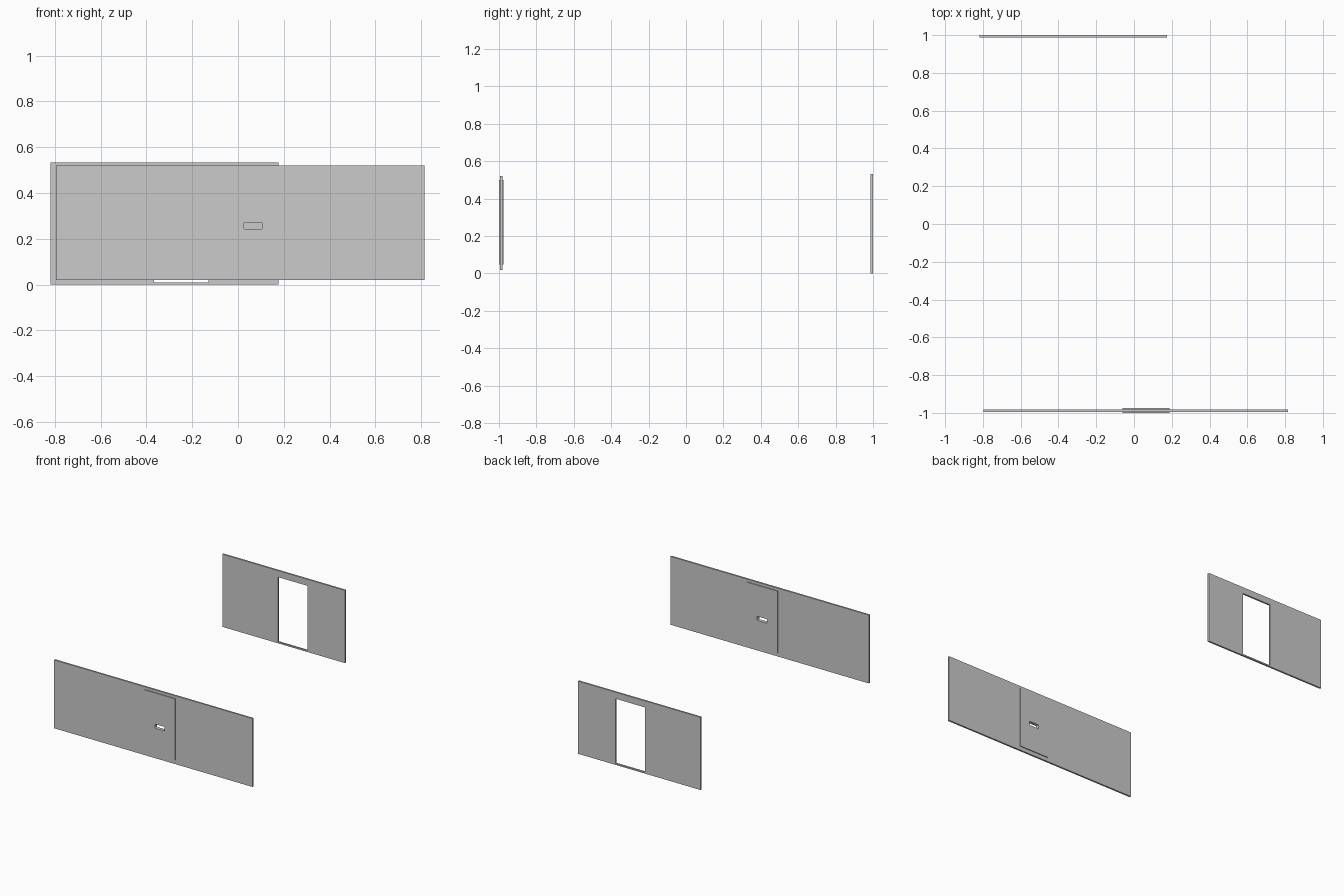
import bpy
from math import cos, sin, pi

if "Cube" in bpy.data.objects:
    bpy.data.objects.remove(bpy.data.objects["Cube"])


def rect(x0, x1, z0, z1, r=0.0, steps=4):
    """Rectangle outline, with rounded corners when r > 0."""
    if r == 0:
        return [(x0, z0), (x1, z0), (x1, z1), (x0, z1)]
    centres = [(x1 - r, z1 - r), (x0 + r, z1 - r), (x0 + r, z0 + r), (x1 - r, z0 + r)]
    return [(cx + r * cos((q + i / steps) * pi / 2), cz + r * sin((q + i / steps) * pi / 2))
            for q, (cx, cz) in enumerate(centres) for i in range(steps + 1)]


def panel(name, y0, y1, *outlines):
    """Upright slab from an outer outline; further outlines become holes."""
    curve = bpy.data.curves.new(name, 'CURVE')
    curve.dimensions = '2D'
    curve.fill_mode = 'BOTH'
    curve.extrude = (y1 - y0) / 2
    for pts in outlines:
        spline = curve.splines.new('POLY')
        spline.points.add(len(pts) - 1)
        for p, (x, z) in zip(spline.points, pts):
            p.co = (x, z, 0, 1)
        spline.use_cyclic_u = True
    ob = bpy.data.objects.new(name, curve)
    bpy.context.collection.objects.link(ob)
    ob.location.y = (y0 + y1) / 2
    ob.rotation_euler.x = pi / 2
    bpy.ops.object.select_all(action='DESELECT')
    ob.select_set(True)
    bpy.context.view_layer.objects.active = ob
    bpy.ops.object.convert(target='MESH')
    bpy.ops.object.shade_flat()
    return ob


# Back wall with an open doorway
panel("back_wall", 0.987, 1.0,
      rect(-0.818, 0.176, 0.0, 0.533), rect(-0.366, -0.128, 0.01, 0.485))

# Front wall, its doorway covered by the thicker door
panel("front_wall", -0.994, -0.981,
      rect(-0.796, 0.814, 0.019, 0.52), rect(-0.055, 0.183, 0.053, 0.495))

# Sliding door with a rounded grip slot cut right through
panel("sliding_door", -1.0, -0.975,
      rect(-0.06, 0.188, 0.048, 0.5), rect(0.026, 0.106, 0.242, 0.272, 0.006))
